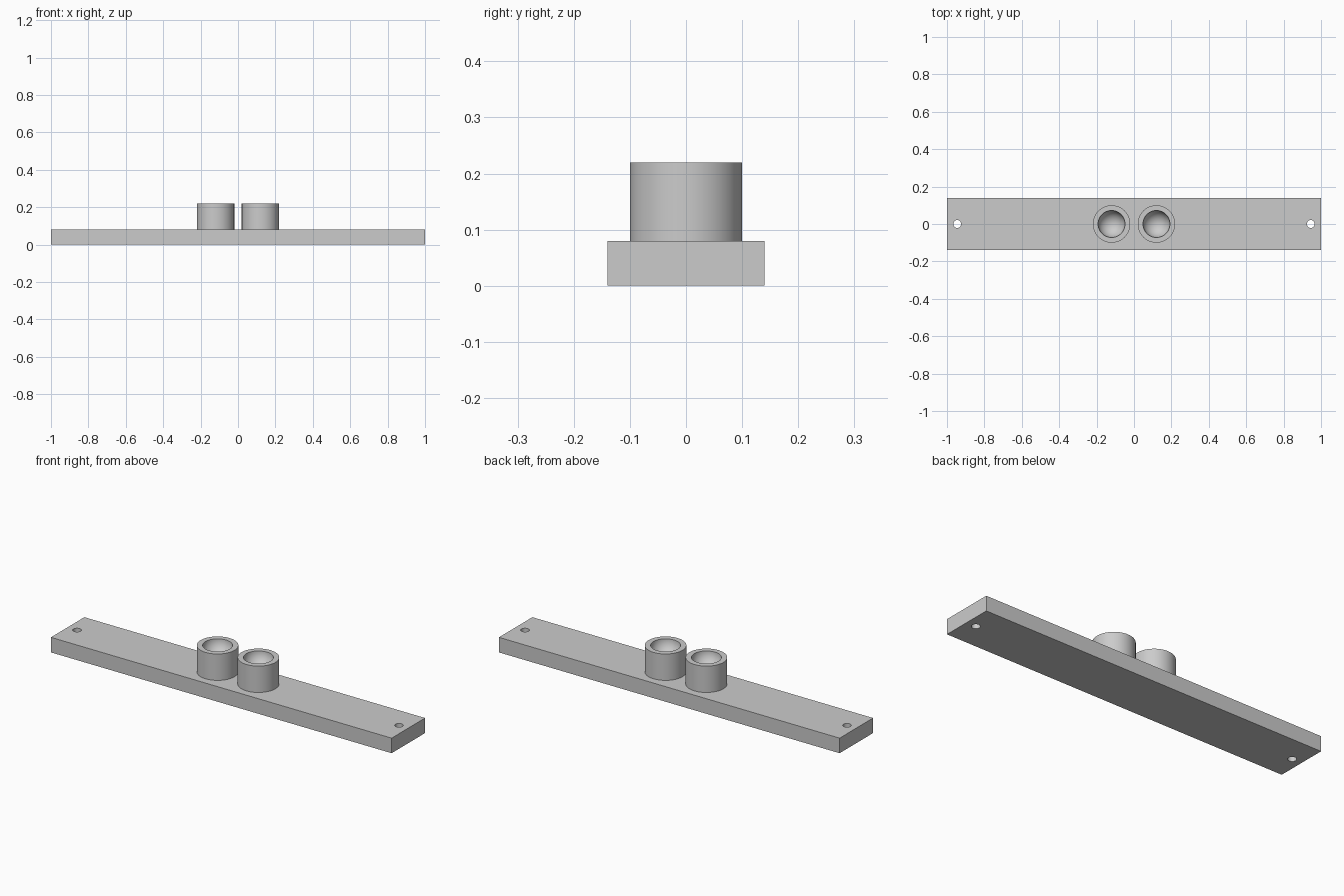
import bpy, bmesh, math

cube = bpy.data.objects.get("Cube")
if cube:
    bpy.data.objects.remove(cube, do_unlink=True)

# Single plain grey material
grey = bpy.data.materials.new("light_grey")
grey.use_nodes = True
COLOUR = (0.6, 0.6, 0.6, 1.0)
grey.diffuse_color = COLOUR
grey.node_tree.nodes["Principled BSDF"].inputs["Base Color"].default_value = COLOUR

LENGTH, WIDTH, THICK = 2.0, 0.28, 0.08
CUP_X, CUP_R, CUP_TOP, BOWL_R = 0.12, 0.1, 0.22, 0.072
HOLE_X, HOLE_R = 0.945, 0.021


def activate(obj):
    bpy.ops.object.select_all(action='DESELECT')
    obj.select_set(True)
    bpy.context.view_layer.objects.active = obj


def smooth(obj):
    activate(obj)
    bpy.ops.object.shade_smooth_by_angle(angle=math.radians(35))


# Mounting plate
bpy.ops.mesh.primitive_cube_add(size=1, location=(0, 0, THICK / 2))
plate = bpy.context.object
plate.name = "base_plate"
plate.scale = (LENGTH, WIDTH, THICK)
bpy.ops.object.transform_apply(location=True, rotation=False, scale=True)
plate.data.materials.append(grey)

# Screw holes near both ends
for side in (-1, 1):
    bpy.ops.mesh.primitive_cylinder_add(vertices=32, radius=HOLE_R, depth=0.3,
                                        location=(side * HOLE_X, 0, THICK / 2))
    cutter = bpy.context.object
    cutter.name = "screw_hole_cutter"
    cutter.hide_render = True
    activate(plate)
    mod = plate.modifiers.new("screw_hole", 'BOOLEAN')
    mod.operation = 'DIFFERENCE'
    mod.solver = 'EXACT'
    mod.object = cutter
    bpy.ops.object.modifier_apply(modifier=mod.name)
    bpy.data.objects.remove(cutter, do_unlink=True)
smooth(plate)


# Round cup with a hemispherical bowl, revolved from a profile
def make_cup(name, x):
    steps = 14
    profile = [(CUP_R, THICK), (CUP_R, CUP_TOP)]
    for i in range(steps + 1):
        a = math.pi / 2 * i / steps
        profile.append((BOWL_R * math.cos(a), CUP_TOP - BOWL_R * math.sin(a)))
    bm = bmesh.new()
    verts = [bm.verts.new((r, 0, z)) for r, z in profile]
    edges = [bm.edges.new(pair) for pair in zip(verts, verts[1:])]
    bmesh.ops.spin(bm, geom=verts + edges, cent=(0, 0, 0), axis=(0, 0, 1),
                   angle=math.tau, steps=64, use_merge=True)
    bmesh.ops.remove_doubles(bm, verts=bm.verts, dist=0.0005)
    # Close the underside so the cup is solid
    rim = [e for e in bm.edges if e.is_boundary]
    bmesh.ops.contextual_create(bm, geom=rim)
    bmesh.ops.recalc_face_normals(bm, faces=bm.faces)
    mesh = bpy.data.meshes.new(name)
    bm.to_mesh(mesh)
    bm.free()
    mesh.materials.append(grey)
    cup = bpy.data.objects.new(name, mesh)
    cup.location.x = x
    bpy.context.collection.objects.link(cup)
    smooth(cup)


make_cup("left_cup", CUP_X)
make_cup("right_cup", -CUP_X)
